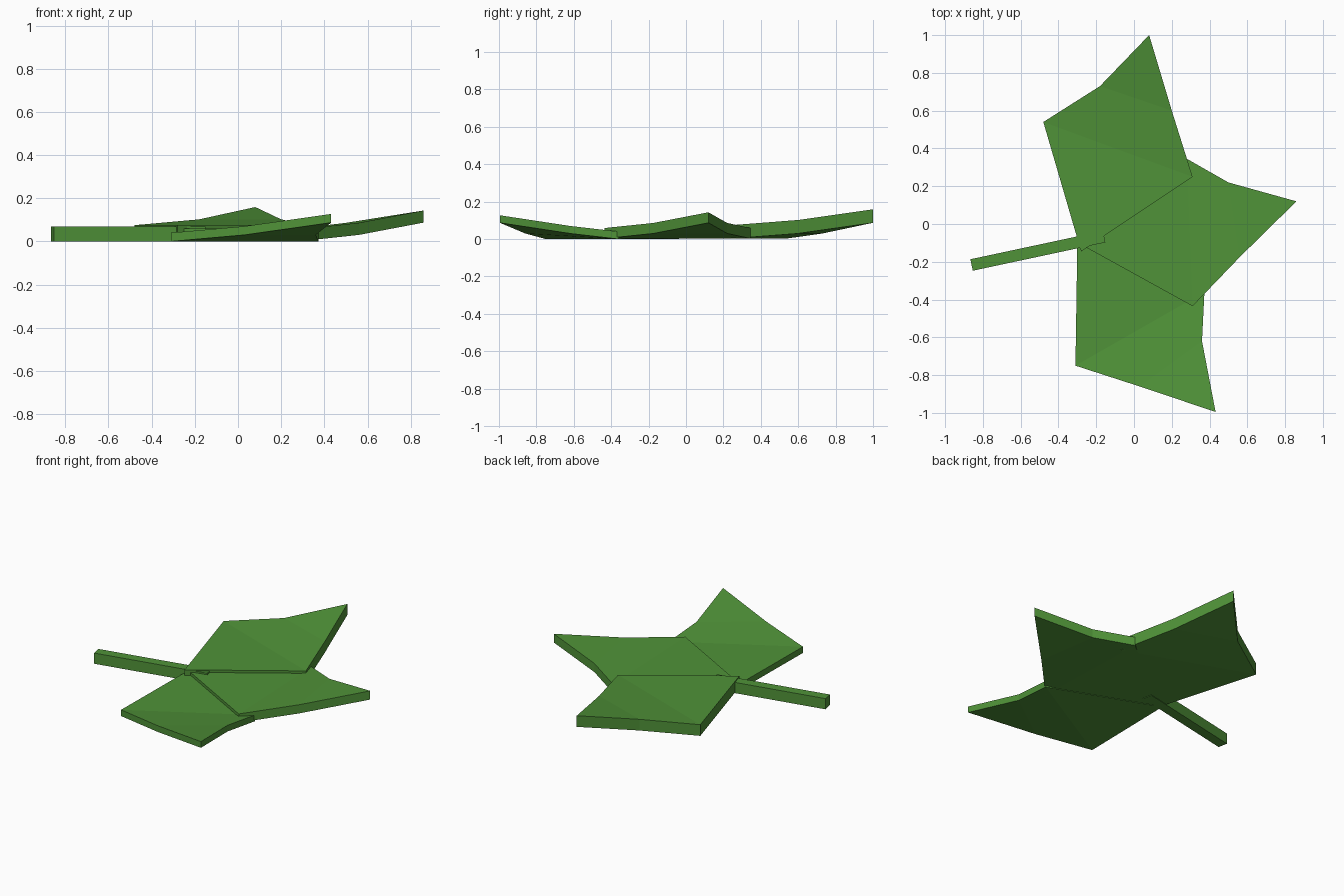
import bpy, bmesh, math
from mathutils import Vector

if "Cube" in bpy.data.objects:
    bpy.data.objects.remove(bpy.data.objects["Cube"])

green = bpy.data.materials.new("leaf green")
green.diffuse_color = (0.08, 0.29, 0.04, 1)
green.use_nodes = True
green.node_tree.nodes["Principled BSDF"].inputs["Base Color"].default_value = green.diffuse_color


def finish(bm, name):
    bmesh.ops.recalc_face_normals(bm, faces=bm.faces)
    me = bpy.data.meshes.new(name)
    bm.to_mesh(me)
    bm.free()
    me.materials.append(green)
    ob = bpy.data.objects.new(name, me)
    bpy.context.collection.objects.link(ob)
    return ob


def leaflet(name, base, left, right, mid_left, mid_right, tip, z0, thick):
    """Thick kite-shaped blade that curls upward in two steps to its tip."""
    bm = bmesh.new()
    pts = [(base, z0), (left, z0), (right, z0),
           (mid_left, 0.03), (mid_right, 0.03), (tip, 0.087)]
    low = [bm.verts.new((p[0], p[1], z)) for p, z in pts]
    top = [bm.verts.new((p[0], p[1], z + thick)) for p, z in pts]
    for ring in (low, top):
        for ids in ((0, 2, 1), (1, 2, 4, 3), (3, 4, 5)):
            bm.faces.new([ring[i] for i in ids])
    outline = (0, 2, 4, 5, 3, 1)
    for a, b in zip(outline, outline[1:] + outline[:1]):
        bm.faces.new((low[a], low[b], top[b], top[a]))
    return finish(bm, name)


# three overlapping leaflets, each a little thicker than the last
leaflet("back_leaflet", (-0.28, -0.145), (-0.48, 0.54), (0.31, 0.25),
        (-0.18, 0.73), (0.20, 0.60), (0.08, 1.0), 0.003, 0.072)
leaflet("middle_leaflet", (-0.27, -0.115), (0.28, 0.345), (0.31, -0.435),
        (0.50, 0.22), (0.56, -0.175), (0.86, 0.12), 0.003, 0.056)
leaflet("front_leaflet", (-0.30, -0.10), (0.373, -0.36), (-0.31, -0.75),
        (0.36, -0.62), (0.03, -0.86), (0.432, -0.995), 0.0, 0.04)

# straight square stem
a, b = Vector((-0.86, -0.217)), Vector((-0.158, -0.067))
d = (b - a).normalized()
n = Vector((-d.y, d.x)) * 0.031
bm = bmesh.new()
f = bm.faces.new([bm.verts.new((p.x, p.y, 0)) for p in (a - n, b - n, b + n, a + n)])
ext = bmesh.ops.extrude_face_region(bm, geom=[f], use_keep_orig=True)
bmesh.ops.translate(bm, vec=(0, 0, 0.069),
                    verts=[v for v in ext["geom"] if isinstance(v, bmesh.types.BMVert)])
finish(bm, "stem")
